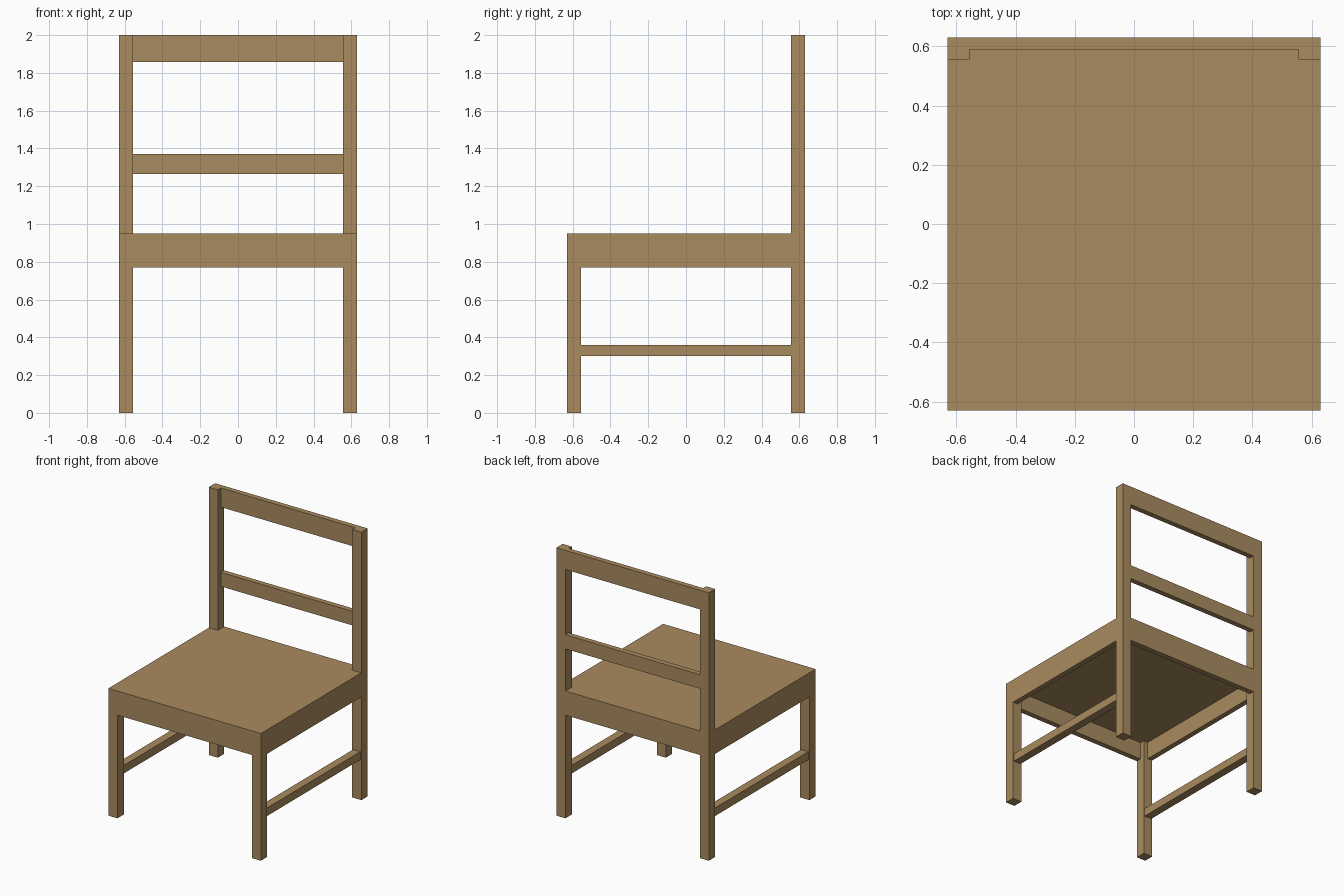
import bpy

if "Cube" in bpy.data.objects:
    bpy.data.objects.remove(bpy.data.objects["Cube"])

wood = bpy.data.materials.new("light_wood")
wood.diffuse_color = (0.40, 0.26, 0.115, 1)
wood.use_nodes = True
wood.node_tree.nodes["Principled BSDF"].inputs["Base Color"].default_value = wood.diffuse_color

W = 0.63           # half width and half depth of the chair
LEG = 0.075        # leg thickness
IN = W - LEG       # inner face of the legs
RAIL = 0.04        # rail and slat thickness
APRON, SLAB, TOP = 0.77, 0.90, 0.95   # apron underside, slab underside, seat top


def box(name, x0, x1, y0, y1, z0, z1):
    """Flat-faced box between two corners."""
    v = [(x, y, z) for z in (z0, z1) for x, y in ((x0, y0), (x1, y0), (x1, y1), (x0, y1))]
    f = [(3, 2, 1, 0), (4, 5, 6, 7)]
    f += [(i, (i + 1) % 4, (i + 1) % 4 + 4, i + 4) for i in range(4)]
    mesh = bpy.data.meshes.new(name)
    mesh.from_pydata(v, [], f)
    mesh.materials.append(wood)
    ob = bpy.data.objects.new(name, mesh)
    bpy.context.collection.objects.link(ob)
    return ob


def pair(name, x0, x1, *rest):
    """The same box on the right and mirrored on the left."""
    box(name + "_right", x0, x1, *rest)
    box(name + "_left", -x1, -x0, *rest)


# Legs: short at the front, running up into back posts at the rear
pair("front_leg", IN, W, -W, -IN, 0, SLAB)
pair("back_post", IN, W, IN, W, 0, 2.0)

# Seat slab, with a narrower strip fitting between the back posts
box("seat", -W, W, -W, IN, SLAB, TOP)
box("seat_back_strip", -IN, IN, IN, W, SLAB, TOP)

# Apron rails, flush with the outer faces of the legs
box("front_apron", -IN, IN, -W, -W + RAIL, APRON, SLAB)
box("back_apron", -IN, IN, W - RAIL, W, APRON, SLAB)
pair("side_apron", W - RAIL, W, -IN, IN, APRON, SLAB)

# Side stretchers, centred on the legs
pair("side_stretcher", 0.5625, 0.6225, -IN, IN, 0.30, 0.36)

# Back slats, flush with the rear of the posts
box("top_slat", -IN, IN, W - RAIL, W, 1.857, 2.0)
box("middle_slat", -IN, IN, W - RAIL, W, 1.265, 1.37)
